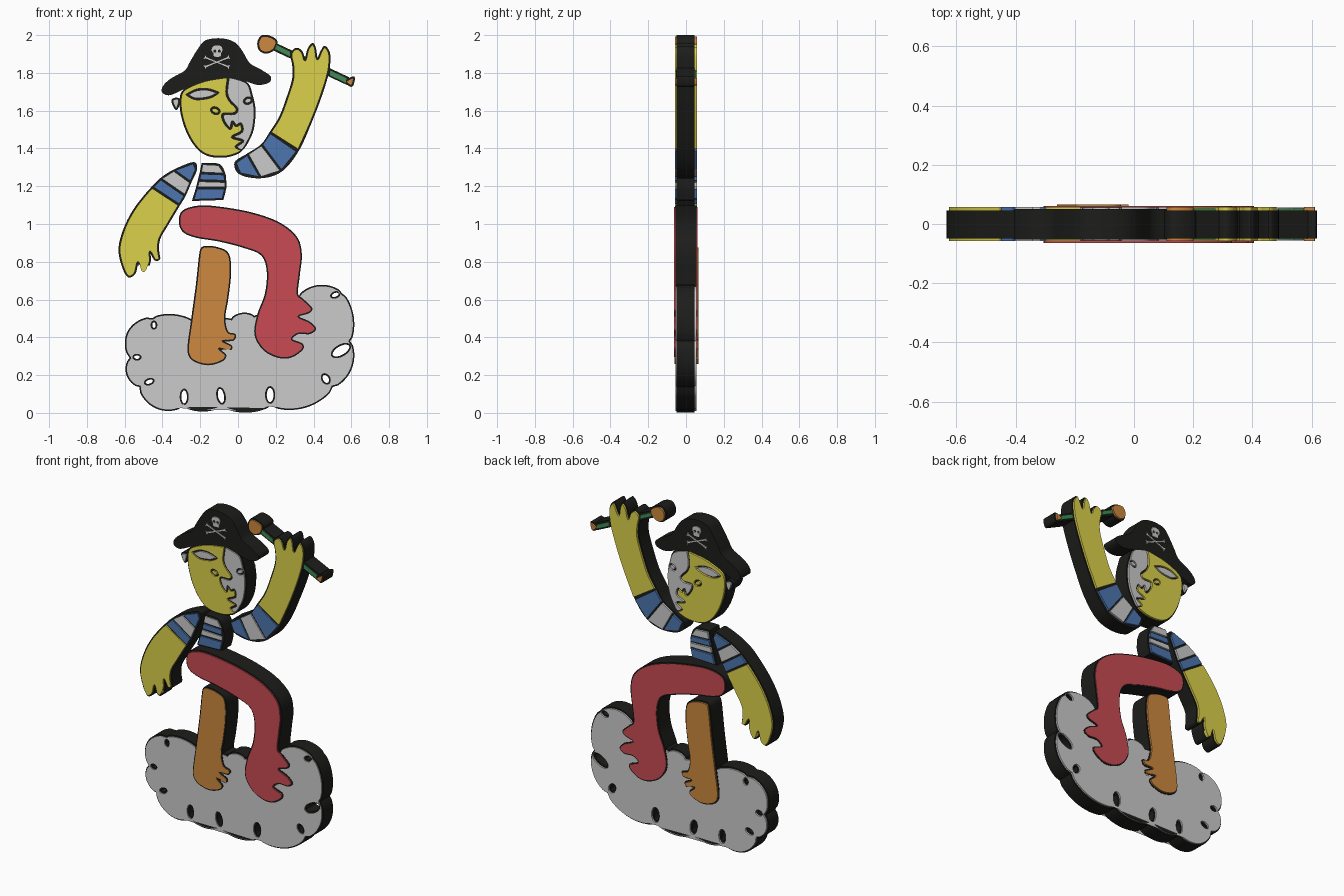
import bpy, bmesh, math
from mathutils import Vector, Matrix

if "Cube" in bpy.data.objects:
    bpy.data.objects.remove(bpy.data.objects["Cube"])

# All outlines are (x, z) in hundredths of a unit.
def material(name, rgb):
    m = bpy.data.materials.new(name)
    m.diffuse_color = (*rgb, 1)
    m.use_nodes = True
    m.node_tree.nodes["Principled BSDF"].inputs["Base Color"].default_value = m.diffuse_color
    return m

BLACK = material("black", (.012, .012, .011))
YELLOW = material("yellow", (.72, .64, .07))
RED = material("red", (.58, .07, .085))
ORANGE = material("orange", (.61, .25, .05))
BLUE = material("blue", (.075, .18, .43))
GREEN = material("green", (.05, .26, .09))
WHITE = material("white", (.9, .9, .9))
GREY = None
CORE = (-.049, .045)
FACE = (-.057, .057)

def smooth(pts, sharp=(), n=6):
    """Closed rounded outline through pts; listed indices stay corners."""
    pts = [Vector(p) for p in pts]
    k, out = len(pts), []
    for i in range(k):
        j = (i + 1) % k
        a, b = pts[i], pts[j]
        ta = Vector((0, 0)) if i in sharp else (b - pts[i - 1]) / 2
        tb = Vector((0, 0)) if j in sharp else (pts[(j + 1) % k] - a) / 2
        lim = (b - a).length * 1.2
        ta = ta * min(1, lim / max(ta.length, 1e-6))
        tb = tb * min(1, lim / max(tb.length, 1e-6))
        for s in range(n):
            t = s / n
            out.append(a * (2*t**3 - 3*t*t + 1) + ta * (t**3 - 2*t*t + t)
                       + b * (3*t*t - 2*t**3) + tb * (t**3 - t*t))
    return out

def inset(loop, d):
    """Move a closed outline inward by d (outward when negative)."""
    loop = [Vector(p) for p in loop]
    area = sum(loop[i - 1].x * p.y - p.x * loop[i - 1].y for i, p in enumerate(loop))
    s = 1 if area > 0 else -1
    out = []
    for i, p in enumerate(loop):
        e = (p - loop[i - 1]).normalized()
        f = (loop[(i + 1) % len(loop)] - p).normalized()
        n1, n2 = Vector((-e.y, e.x)) * s, Vector((-f.y, f.x)) * s
        m = (n1 + n2)
        m = m.normalized() if m.length > .01 else n1
        out.append(p + m * d / max(m.dot(n1), .6))
    return out

def oval(x, z, rx, rz, tilt=0, n=20):
    c, s = math.cos(math.radians(tilt)), math.sin(math.radians(tilt))
    ring = [(rx * math.cos(2*math.pi*i/n), rz * math.sin(2*math.pi*i/n)) for i in range(n)]
    return [(x + u*c - v*s, z + u*s + v*c) for u, v in ring]

def solid(name, loops, mat, y=FACE):
    """Filled outline (later loops are holes) extruded along y."""
    cu = bpy.data.curves.new(name, 'CURVE')
    cu.dimensions, cu.fill_mode, cu.extrude = '2D', 'BOTH', (y[1] - y[0]) / 2
    for loop in loops:
        sp = cu.splines.new('POLY')
        sp.points.add(len(loop) - 1)
        for q, p in zip(sp.points, loop):
            q.co = (p[0] / 100, p[1] / 100, 0, 1)
        sp.use_cyclic_u = True
    tmp = bpy.data.objects.new(name + "_curve", cu)
    me = bpy.data.meshes.new_from_object(tmp)
    bpy.data.objects.remove(tmp)
    me.transform(Matrix.Translation((0, (y[0] + y[1]) / 2, 0)) @ Matrix.Rotation(math.pi / 2, 4, 'X'))
    bm = bmesh.new()
    bm.from_mesh(me)
    bmesh.ops.remove_doubles(bm, verts=bm.verts, dist=1e-5)
    bmesh.ops.recalc_face_normals(bm, faces=bm.faces)
    bm.to_mesh(me)
    bm.free()
    me.materials.clear()
    if mat:
        me.materials.append(mat)
    ob = bpy.data.objects.new(name, me)
    bpy.context.collection.objects.link(ob)
    return ob

def core(name, loop, y=CORE, holes=()):
    solid(name + "_core", [inset(loop, -.3)] + [inset(h, .5) for h in holes], BLACK, y)

def panel(name, loop, mat, y=FACE, holes=()):
    solid(name, [inset(loop, .5)] + [inset(h, -.4) for h in holes], mat, y)

def bands(name, a, b, mats, y=FACE):
    for i, m in enumerate(mats):
        panel(f"{name}_stripe_{i + 1}", [a[i], b[i], b[i + 1], a[i + 1]], m, y)

# Cloud: bulging lobes between notches (x, z, bulge), with curl holes
notches = [(-57, 29, 8), (-45, 50, 3), (-23.5, 48, 1), (-3.5, 49.5, 2.5), (8.5, 51, 0),
           (32, 61, 5.5), (55, 63, 4), (59, 38, 6), (50, 14, 6.5), (17.5, 4.5, 3.8),
           (-8.5, 4, 3), (-29, 4, 7), (-52, 14, 4.5)]
cloud = []
for i, (x, z, h) in enumerate(notches):
    p, q = Vector((x, z)), Vector(notches[(i + 1) % len(notches)][:2])
    d = (q - p).normalized()
    for s in range(14):
        t = s / 14
        cloud.append(p.lerp(q, t) + Vector((-d.y, d.x)) * h * math.sin(math.pi * t) ** .6)
curls = [oval(54.5, 33, 5.5, 2.8, 30), oval(17, 9.5, 2.3, 4.3), oval(-9, 9, 2.1, 4.3, 10),
         oval(-28.5, 8.5, 2, 4), oval(-47, 16.5, 2.5, 1.5, 20), oval(46.5, 18, 2, 2.8, 30),
         oval(51.5, 62.5, 2.4, 1.5, 20), oval(-53.5, 29.5, 2, 1.4), oval(-44.5, 46.5, 1.4, 2)]
core("cloud", cloud, holes=curls)
panel("cloud", cloud, GREY, (-.055, .055), curls)

# Legs
bent_leg = smooth([(-31, 101.5), (-29, 107), (-20, 109.5), (-7, 108.5), (8.5, 105.5), (22, 100.5),
    (31, 93), (33.5, 84), (32.5, 73.5), (31.5, 63), (34.5, 60), (39, 55.5), (37.5, 53), (32, 51),
    (38, 48), (41, 44.5), (38, 42), (32, 42), (28.5, 39), (34, 36.5), (34, 33.5), (28, 29.5),
    (21, 29.5), (13.5, 33.5), (9, 41.5), (10.5, 52), (14.5, 63), (15.5, 75), (12.5, 83.5),
    (3.5, 87.5), (-10, 91), (-22, 93), (-29, 96)])
core("bent_leg", bent_leg, (-.0565, .0565))
panel("bent_leg", bent_leg, RED, (-.064, .06))
straight_leg = smooth([(-20, 85.5), (-18, 88), (-11, 87.5), (-5, 84), (-4, 73.5), (-5.5, 60),
    (-7, 50.5), (-5.5, 43), (-1.5, 41.5), (-2.5, 38.5), (-8, 38), (-3.5, 35.5), (-4.5, 33),
    (-10, 34), (-6.5, 30.5), (-8.5, 27.5), (-16, 25.5), (-24, 28), (-26.5, 33.5), (-24.5, 49.5),
    (-22, 68)])
core("straight_leg", straight_leg, (-.0565, .0565))
panel("straight_leg", straight_leg, ORANGE, (-.06, .066))

# Striped torso
ta = [(-19, 132), (-20, 127), (-21, 123), (-22, 119), (-24, 112.5)]
tb = [(-10, 131.5), (-7, 126.5), (-6.5, 122.5), (-6.5, 119), (-8, 113)]
core("torso", smooth(ta + tb[::-1], (0, 4, 5)))
bands("torso", ta, tb, [GREY, BLUE, GREY, BLUE])

# Arms: bare forearm with hand, plus striped sleeve (rails run shoulder to cuff)
def arm(name, forearm, a, b, mats):
    core(name, smooth(forearm + b[::-1][1:] + a[:-1]))
    panel(name + "_forearm", smooth(forearm, (0, len(forearm) - 1)), YELLOW)
    bands(name + "_sleeve", a, b, mats)

arm("lowered_arm",
    [(-31, 110), (-37, 100), (-41.5, 92), (-42, 85.5), (-41.5, 81.5), (-44, 81), (-46.5, 85),
     (-46.5, 80), (-49, 74.5), (-51.5, 75), (-53, 79.5), (-54.5, 74), (-58, 72), (-61, 77),
     (-63, 86.5), (-60.5, 97), (-55.5, 107), (-49.5, 115), (-45.5, 119.5)],
    [(-22, 129), (-25, 122), (-28, 115), (-31, 110)],
    [(-23.5, 132.5), (-34, 128.5), (-41, 124), (-45.5, 119.5)], [BLUE, GREY, BLUE])
arm("raised_arm",
    [(17, 148.5), (22, 156.5), (26, 167), (29, 177), (29, 184), (28, 190), (31, 193), (34, 191),
     (35.5, 187), (37, 192.5), (39.5, 195.5), (41, 193), (42, 187.5), (44, 191.5), (46, 194),
     (48.5, 190), (48, 181), (44.5, 169), (39, 154.5), (32, 139)],
    [(-1.5, 132.5), (5, 137), (12.5, 142), (17, 148.5)],
    [(1, 126.5), (12, 124.5), (23, 128), (31.5, 138.5)], [BLUE, GREY, BLUE])

# Mallet held in the raised hand
head = smooth([(10.5, 196), (12.5, 199.5), (16.5, 199.5), (20.5, 196.8), (19, 192.3),
               (15, 190.5), (11.5, 192)])
tip = smooth([(57, 175.5), (61.3, 177.8), (61, 174), (59.5, 173)])
core("mallet_head", head)
panel("mallet_head", head, ORANGE)
core("mallet_handle", [(19, 196), (58.5, 177.5), (57.5, 174), (18, 192.5)])
panel("mallet_handle_upper", [(20, 195.5), (28, 191.5), (28, 188), (19, 192.3)], GREEN, (-.053, .053))
panel("mallet_handle_lower", [(48.5, 182), (58, 177.5), (57.5, 174), (48, 178.5)], GREEN, (-.053, .053))
core("mallet_tip", tip)
panel("mallet_tip", tip, ORANGE)

# Face: two colours meeting along a profile line
profile = [(-5, 178), (-6, 170), (-4.5, 165.5), (-.5, 161), (-2, 158.5), (-8, 158), (-7, 153.5),
           (-4, 150.5), (-3, 154), (-1, 152), (1.5, 153), (2, 149), (-3, 146), (2.5, 144),
           (-1, 141), (2, 139)]
left = [(-17.5, 176), (-28, 171.5), (-30.5, 167), (-30, 158), (-26.5, 147.5), (-21, 139.5),
        (-15, 136), (-7, 135.5), (-1, 137)]
right = [(5, 143), (8, 150), (9, 160), (7.5, 168), (4.5, 175)]
eye = smooth([(-27, 168.5), (-22, 171), (-16, 171.3), (-10.5, 169.5), (-15, 167), (-22.5, 166.2)], (0, 3))
nostril = oval(-12, 160, 2.3, 1.6, -20)
far_eye = oval(5.3, 165.3, 2.2, 1.6, 20)
core("face", smooth([profile[0]] + left + [profile[-1]] + right))
panel("face_light_half", smooth([profile[0]] + left + profile[:0:-1], (0,)), YELLOW, holes=[eye, nostril])
panel("face_shadow_half", smooth(profile + right, (0,)), GREY, holes=[far_eye])
panel("eye", eye, WHITE)
panel("nostril", nostril, YELLOW)
panel("far_eye", far_eye, GREY)
ear = smooth([(-35, 165), (-33.5, 166.5), (-31, 166), (-31.5, 162.5), (-33, 160.7)])
core("ear", ear)
panel("ear", ear, GREY)

# Hat with skull and crossed bones
hat = smooth([(-40, 170), (-36, 168.5), (-26, 173), (-15, 177), (-7, 178), (1, 177), (10, 174),
    (16, 175), (17, 178), (12, 181.5), (6, 185), (2, 191.5), (-2, 196), (-9, 198), (-17, 197),
    (-21, 192.5), (-25, 186), (-28, 181), (-35, 177), (-39, 173.5)])
core("hat", hat, (-.052, .05))
EMBLEM = (-.056, .055)
skull = smooth([(-14, 192), (-13.2, 194), (-11, 194.6), (-8.9, 194), (-8.2, 192), (-9, 190.3),
                (-9.3, 188.7), (-12.7, 188.7), (-13, 190.3)])
solid("hat_skull", [skull, oval(-12.3, 191.5, .8, .8), oval(-9.9, 191.5, .8, .8)], GREY, EMBLEM)
for side in (-1, 1):
    x, z, a = -11.2, 185.7, math.atan2(2.2, 5.5)
    bone = [(-6, .4), (-7.2, 1.2), (-6.9, 0), (-7.2, -1.2), (-6, -.4)]
    bone += [(-u, -v) for u, v in bone]
    c, s = math.cos(a), math.sin(a) * side
    solid("hat_bone_" + ("a" if side < 0 else "b"),
          [smooth([(x + u*c - v*s, z + u*s + v*c) for u, v in bone], n=3)], GREY, EMBLEM)

# Rounded rims shade smoothly, flat faces stay crisp
for ob in bpy.context.collection.objects:
    ob.select_set(True)
    bpy.context.view_layer.objects.active = ob
bpy.ops.object.shade_smooth_by_angle(angle=math.radians(35))
